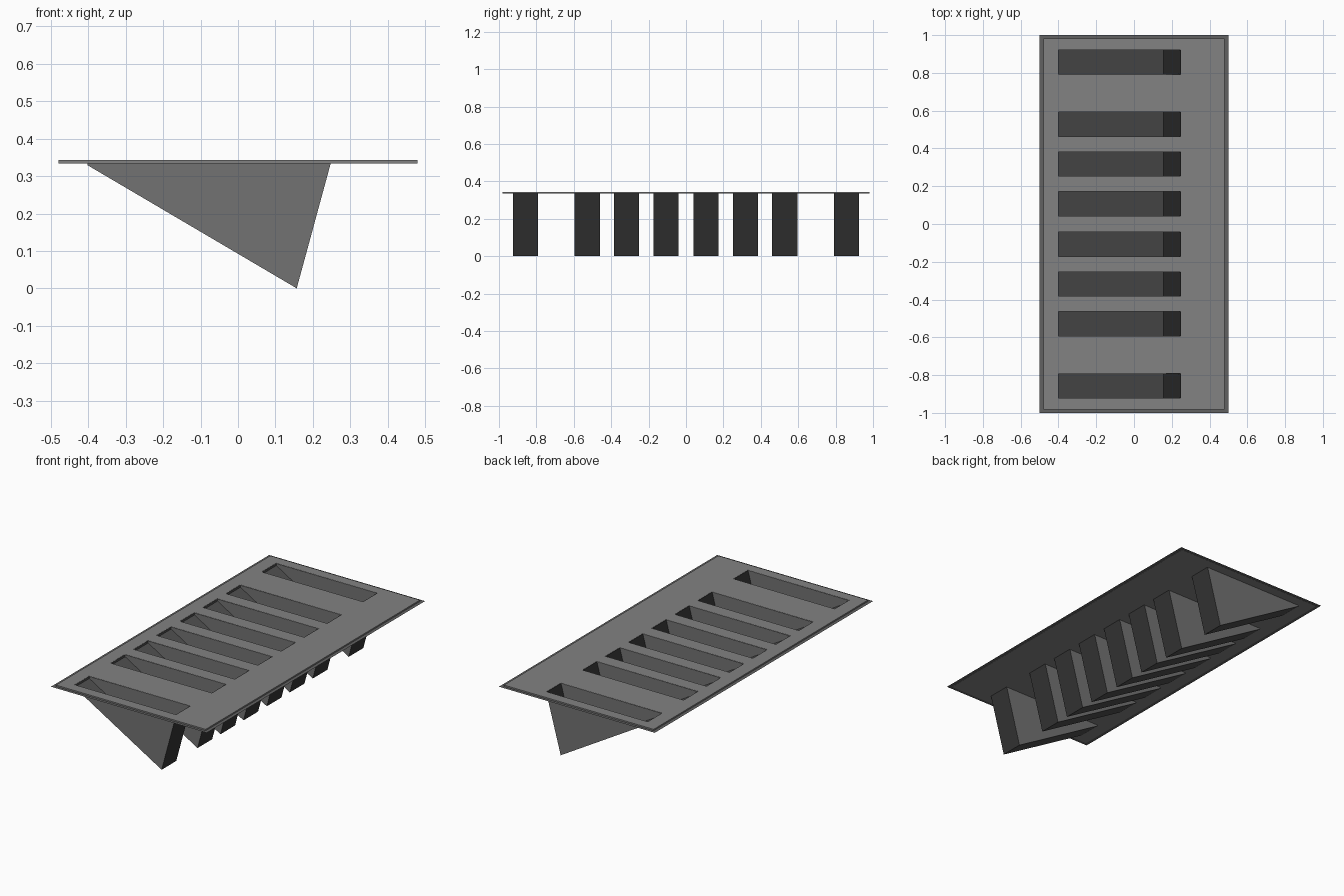
import bpy, bmesh

if "Cube" in bpy.data.objects:
    bpy.data.objects.remove(bpy.data.objects["Cube"])

TOP, BOTTOM = 0.343, 0.334
SLOT_X = (-0.402, 0.25)
HALF_W = 0.067
CENTRES = [s * c for c in (0.107, 0.318, 0.528, 0.857) for s in (-1, 1)]


def grey(name, v):
    mat = bpy.data.materials.new(name)
    mat.diffuse_color = (v, v, v, 1)
    mat.use_nodes = True
    mat.node_tree.nodes["Principled BSDF"].inputs["Base Color"].default_value = mat.diffuse_color
    return mat


PLATE = grey("plate_grey", 0.225)
BORDER = grey("border_grey", 0.12)
SIDE = grey("side_grey", 0.17)
SLOPE = grey("slope_grey", 0.085)
END = grey("end_grey", 0.035)


def make_object(name, bm, mats):
    bmesh.ops.remove_doubles(bm, verts=bm.verts, dist=1e-5)
    bmesh.ops.recalc_face_normals(bm, faces=bm.faces)
    mesh = bpy.data.meshes.new(name)
    bm.to_mesh(mesh)
    bm.free()
    for mat in mats:
        mesh.materials.append(mat)
    ob = bpy.data.objects.new(name, mesh)
    bpy.context.collection.objects.link(ob)
    return ob


def sheet(bm, xs, ys, z, skip):
    """Grid of quads at height z, leaving out the cells that skip picks."""
    for i in range(len(xs) - 1):
        for j in range(len(ys) - 1):
            if skip(i, j):
                continue
            a, b, c, d = xs[i], xs[i + 1], ys[j], ys[j + 1]
            bm.faces.new([bm.verts.new((x, y, z)) for x, y in
                          ((a, c), (b, c), (b, d), (a, d))])


# Slotted plate: one sheet with holes, extruded to its thickness
xs = [-0.48, *SLOT_X, 0.48]
ys = sorted([-0.982, 0.982] + [c + s * HALF_W for c in CENTRES for s in (-1, 1)])
bm = bmesh.new()
sheet(bm, xs, ys, BOTTOM, lambda i, j: i == 1 and j % 2 == 1)
bmesh.ops.remove_doubles(bm, verts=bm.verts, dist=1e-5)
ext = bmesh.ops.extrude_face_region(bm, geom=bm.faces[:], use_keep_orig=True)
for v in ext["geom"]:
    if isinstance(v, bmesh.types.BMVert):
        v.co.z = TOP
make_object("slotted_plate", bm, [PLATE])

# Paper-thin border around the plate
bm = bmesh.new()
sheet(bm, [-0.5, -0.48, 0.48, 0.5], [-1, -0.982, 0.982, 1], BOTTOM + 0.001,
      lambda i, j: i == 1 and j == 1)
make_object("thin_border", bm, [BORDER])

# Hollow wedge pockets hanging under the slots, open at the top
PROFILE = [(SLOT_X[0], TOP - 0.001), (SLOT_X[0], 0.329), (0.157, 0.0),
           (SLOT_X[1], TOP - 0.001)]
for n, cy in enumerate(sorted(CENTRES)):
    bm = bmesh.new()
    near, far = [[bm.verts.new((x, cy + s * HALF_W, z)) for x, z in PROFILE]
                 for s in (-1, 1)]
    bm.faces.new(near)
    bm.faces.new(far[::-1])
    for k, slot in enumerate((1, 1, 2)):
        face = bm.faces.new((near[k], far[k], far[k + 1], near[k + 1]))
        face.material_index = slot
    ob = make_object(f"wedge_pocket_{n + 1}", bm, [SIDE, SLOPE, END])
    wall = ob.modifiers.new("wall", "SOLIDIFY")
    wall.thickness = 0.003
    wall.offset = -1
    wall.use_even_offset = True
